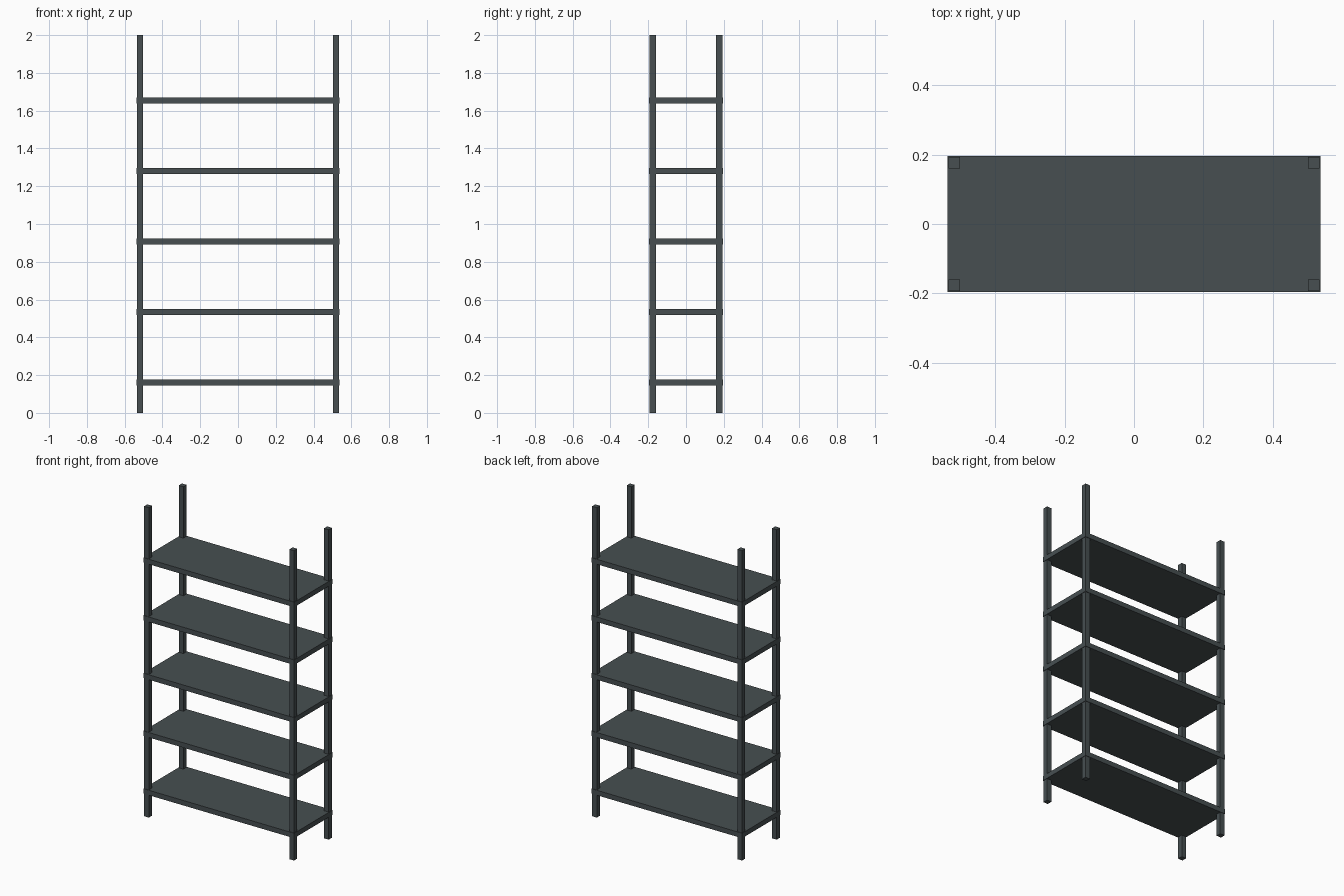
import bpy

cube = bpy.data.objects.get("Cube")
if cube:
    bpy.data.objects.remove(cube, do_unlink=True)

HALF_X, HALF_Y = 0.538, 0.196   # shelf half sizes
THICK = 0.032                   # shelf thickness
POST = 0.033                    # post width
INSET = 0.003                   # posts sit just inside the shelf edge

metal = bpy.data.materials.new("dark_slate_metal")
metal.use_nodes = True
color = (0.063, 0.078, 0.083, 1)
metal.diffuse_color = color
metal.node_tree.nodes["Principled BSDF"].inputs["Base Color"].default_value = color


def box(name, center, size):
    bpy.ops.mesh.primitive_cube_add(size=1, location=center)
    obj = bpy.context.object
    obj.name = name
    obj.scale = size
    bpy.ops.object.transform_apply(location=False, rotation=False, scale=True)
    obj.data.materials.append(metal)
    return obj


# Four corner posts
px = HALF_X - INSET - POST / 2
py = HALF_Y - INSET - POST / 2
for side, sx in (("left", 1), ("right", -1)):
    for end, sy in (("front", -1), ("back", 1)):
        box(f"{end}_{side}_post", (sx * px, sy * py, 1), (POST, POST, 2))

# Five evenly spaced shelves
for i in range(5):
    box(f"shelf_{i + 1}", (0, 0, 0.162 + i * 0.3727),
        (HALF_X * 2, HALF_Y * 2, THICK))
